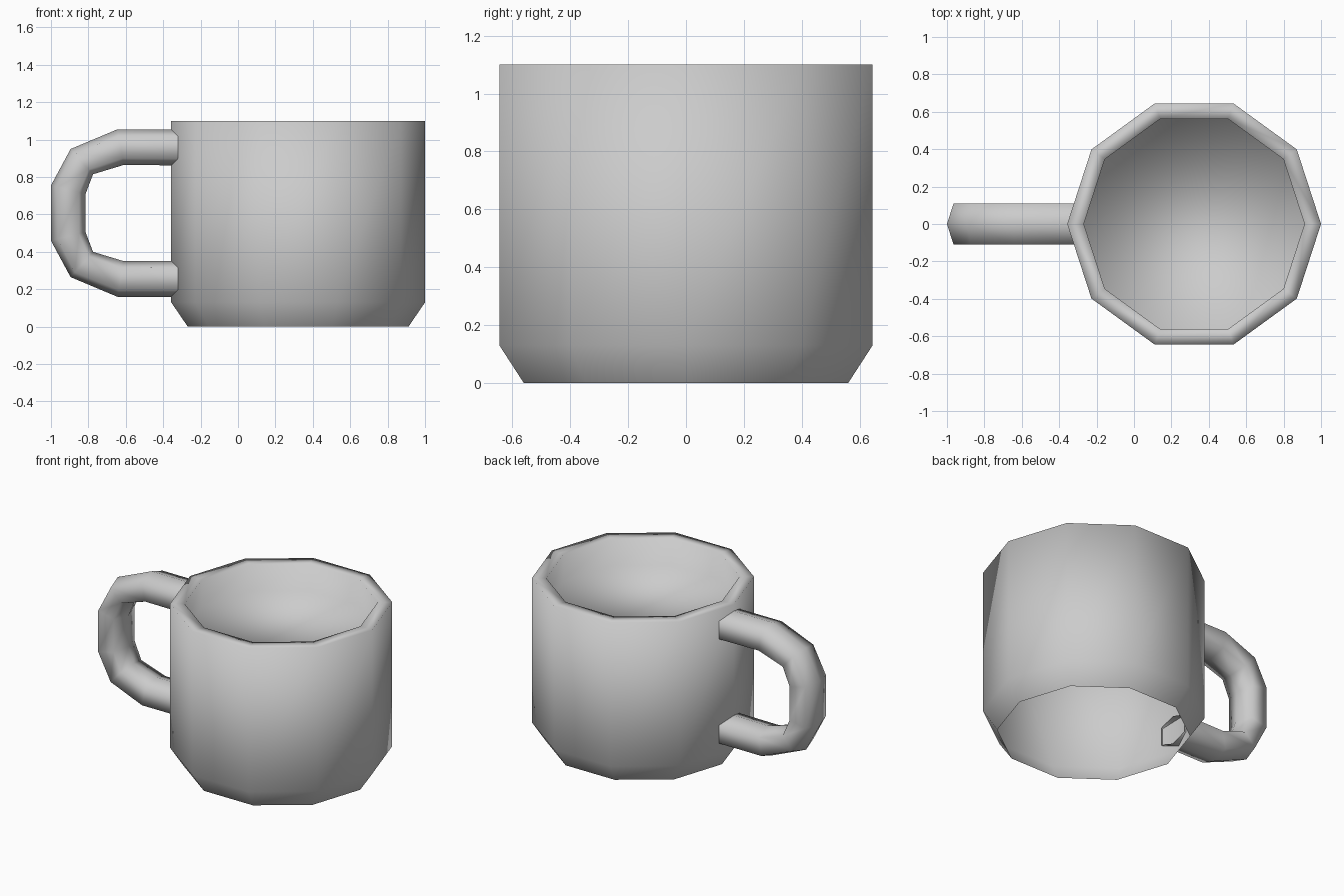
import bpy, bmesh, math
from mathutils import Vector

if "Cube" in bpy.data.objects:
    bpy.data.objects.remove(bpy.data.objects["Cube"])

SIDES = 10
CX = 0.3215


def finish(bm, name):
    bmesh.ops.recalc_face_normals(bm, faces=bm.faces)
    for f in bm.faces:
        f.smooth = True
    mesh = bpy.data.meshes.new(name)
    bm.to_mesh(mesh)
    bm.free()
    obj = bpy.data.objects.new(name, mesh)
    bpy.context.collection.objects.link(obj)
    return obj


def bridge(bm, rings):
    for a, b in zip(rings, rings[1:]):
        n = len(a)
        for i in range(n):
            j = (i + 1) % n
            bm.faces.new((a[i], a[j], b[j], b[i]))


# Cup: ten-sided shell, open underneath, with a thick rim and inner well
bm = bmesh.new()
profile = [(0.59, 0.0), (0.6785, 0.13), (0.6785, 1.10), (0.59, 1.10), (0.59, 0.92)]
rings = []
for r, z in profile:
    ring = []
    for i in range(SIDES):
        a = 2 * math.pi * i / SIDES
        ring.append(bm.verts.new((CX + r * math.cos(a), r * math.sin(a), z)))
    rings.append(ring)
bridge(bm, rings)
bm.faces.new(rings[-1])  # floor of the well
finish(bm, "cup")

# Handle: squashed hexagonal tube, (outer x, z, inner x, z) per station
stations = [(-0.31, 1.055, -0.31, 0.862), (-0.645, 1.055, -0.61, 0.865),
            (-0.895, 0.95, -0.775, 0.815), (-1.0, 0.755, -0.815, 0.71)]
# lower half mirrors the upper half about the handle's middle height
stations += [(ox, 1.215 - oz, ix, 1.215 - iz) for ox, oz, ix, iz in reversed(stations)]
section = [(1, 0), (0.62, 0.11), (-0.62, 0.11), (-1, 0), (-0.62, -0.11), (0.62, -0.11)]
bm = bmesh.new()
rings = []
for ox, oz, ix, iz in stations:
    o, i = Vector((ox, 0, oz)), Vector((ix, 0, iz))
    mid, out = (o + i) / 2, (o - i) / 2
    rings.append([bm.verts.new(mid + out * u + Vector((0, v, 0))) for u, v in section])
bridge(bm, rings)
finish(bm, "handle")
